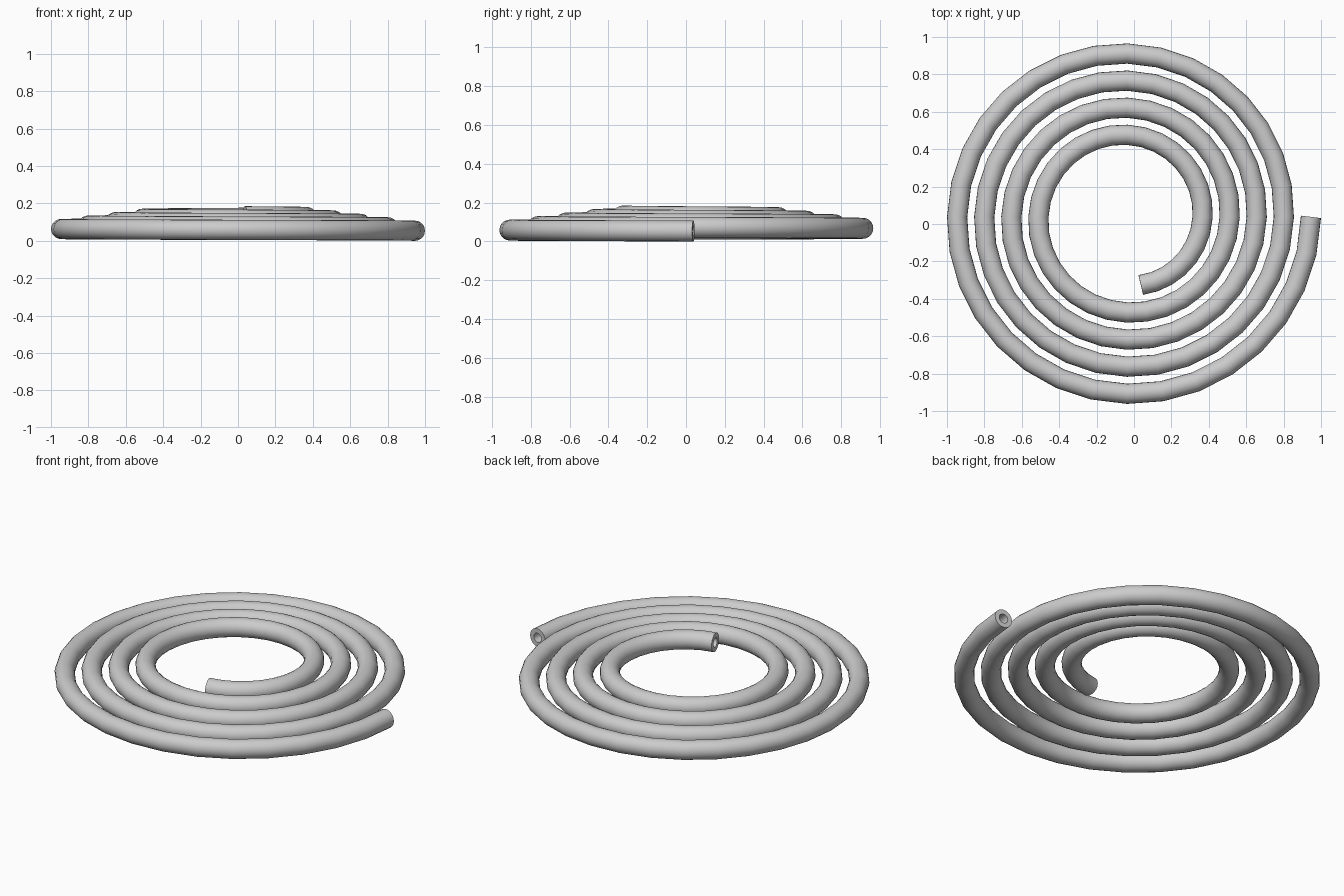
import bpy, bmesh
from math import sin, cos, pi, radians
from mathutils import Vector

if "Cube" in bpy.data.objects:
    bpy.data.objects.remove(bpy.data.objects["Cube"])

# Spiral path: clockwise, shrinking inward and rising slightly
STEPS, TOTAL = 32, 135          # steps per turn, total steps
R0, PITCH, RISE = 0.982, 0.1448, 0.0183
CENTRE = Vector((-0.036, 0.038, 0.054))
OUTER, INNER, SIDES = 0.054, 0.027, 20


def path_point(i):
    t = i / STEPS
    a, r = -2 * pi * t, R0 - PITCH * t
    return CENTRE + Vector((r * cos(a), r * sin(a), RISE * t))


path = [path_point(i) for i in range(TOTAL + 1)]
up = Vector((0, 0, 1))
bm = bmesh.new()


def ring(i, radius):
    p = path[i]
    before = path[max(i - 1, 0)]
    after = path[min(i + 1, TOTAL)]
    tangent = (after - before).normalized()
    side = tangent.cross(up).normalized()
    top = side.cross(tangent)
    return [bm.verts.new(p + radius * (cos(2 * pi * k / SIDES) * side + sin(2 * pi * k / SIDES) * top))
            for k in range(SIDES)]


def bridge(a, b):
    for k in range(SIDES):
        n = (k + 1) % SIDES
        bm.faces.new((a[k], a[n], b[n], b[k]))


# Hollow tube: outer wall, inner wall and the two annular ends
outer = [ring(i, OUTER) for i in range(TOTAL + 1)]
inner = [ring(i, INNER) for i in range(TOTAL + 1)]
for i in range(TOTAL):
    bridge(outer[i], outer[i + 1])
    bridge(inner[i + 1], inner[i])
bridge(outer[-1], inner[-1])
bridge(inner[0], outer[0])
bmesh.ops.recalc_face_normals(bm, faces=bm.faces)

mesh = bpy.data.meshes.new("coiled_hose")
bm.to_mesh(mesh)
bm.free()
hose = bpy.data.objects.new("coiled_hose", mesh)
bpy.context.collection.objects.link(hose)

# Smooth walls, crisp cut ends
bpy.context.view_layer.objects.active = hose
hose.select_set(True)
bpy.ops.object.shade_smooth_by_angle(angle=radians(40))
